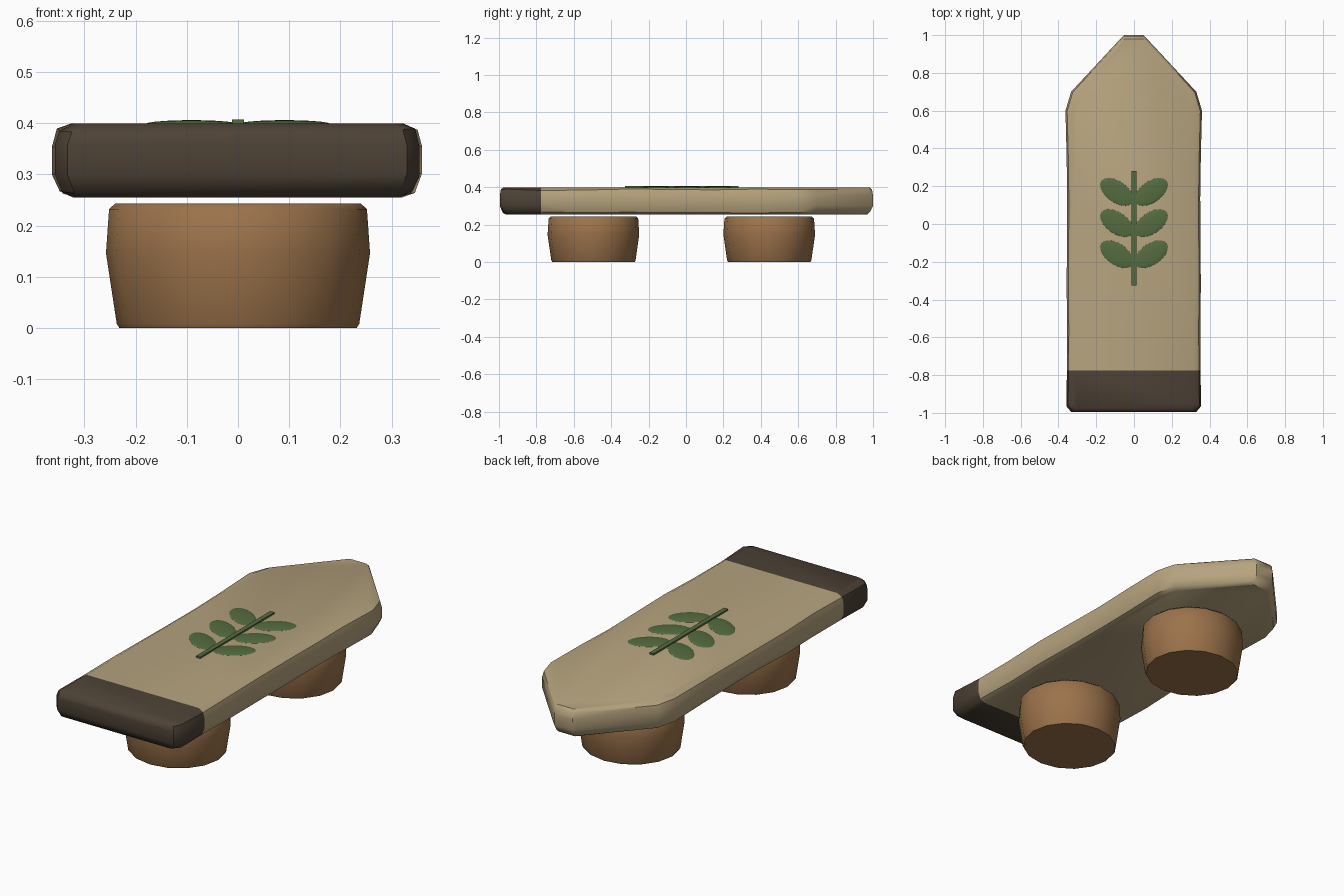
import bpy
import bmesh
import random
from math import radians, sin, cos, pi

random.seed(4)
cube = bpy.data.objects.get("Cube")
if cube:
    bpy.data.objects.remove(cube)


def material(name, rgb):
    mat = bpy.data.materials.new(name)
    mat.use_nodes = True
    mat.diffuse_color = (*rgb, 1)
    mat.node_tree.nodes["Principled BSDF"].inputs["Base Color"].default_value = (*rgb, 1)
    return mat


tan = material("tan_board", (0.47, 0.37, 0.21))
dark = material("dark_end", (0.075, 0.055, 0.037))
brown = material("brown_wood", (0.33, 0.17, 0.07))
green = material("leaf_green", (0.09, 0.15, 0.05))


def finish(bm, name, mats, angle=35):
    bmesh.ops.recalc_face_normals(bm, faces=bm.faces[:])
    mesh = bpy.data.meshes.new(name)
    bm.to_mesh(mesh)
    bm.free()
    obj = bpy.data.objects.new(name, mesh)
    bpy.context.collection.objects.link(obj)
    for mat in mats:
        mesh.materials.append(mat)
    bpy.ops.object.select_all(action="DESELECT")
    obj.select_set(True)
    bpy.context.view_layer.objects.active = obj
    bpy.ops.object.shade_smooth_by_angle(angle=radians(angle))
    return obj


def loft(bm, rings):
    """Join stacked vertex rings with quads and close both ends."""
    loops = [[bm.verts.new(p) for p in ring] for ring in rings]
    for low, high in zip(loops, loops[1:]):
        for i in range(len(low)):
            j = (i + 1) % len(low)
            bm.faces.new((low[i], low[j], high[j], high[i]))
    bm.faces.new(loops[0][::-1])
    bm.faces.new(loops[-1])


# Board: pointed outline with slightly worn long edges and rounded rims
right_side = [(0.33, -0.995), (0.355, -0.965)]
right_side += [(0.355 + random.uniform(-0.005, 0.005), -0.78 + 0.23 * i) for i in range(6)]
right_side += [(0.36, 0.60), (0.33, 0.70), (0.065, 0.985), (0.05, 1.0)]
outline = right_side + [(-x - 0.003, y) for x, y in reversed(right_side)]
# Each level: height, width scale, length scale
levels = [(0.255, 0.89, 0.97), (0.266, 0.96, 0.985), (0.30, 1, 1),
          (0.355, 1, 1), (0.386, 0.975, 0.995), (0.399, 0.90, 0.98)]
bm = bmesh.new()
loft(bm, [[(x * sx, y * sy, z + (random.uniform(-0.004, 0.004) if 0 < n < 5 else 0))
           for x, y in outline] for n, (z, sx, sy) in enumerate(levels)])

# Painted front end, separated by a straight cut
cut_y = -0.775
bmesh.ops.bisect_plane(bm, geom=bm.verts[:] + bm.edges[:] + bm.faces[:],
                       plane_co=(0, cut_y, 0), plane_no=(0, 1, 0))
for face in bm.faces:
    face.material_index = int(face.calc_center_median().y < cut_y)
finish(bm, "board", [tan, dark], 40)

# Stump legs: bulging barrels
for name, cy in (("front_leg", -0.495), ("back_leg", 0.445)):
    bm = bmesh.new()
    profile = [(0.004, 0.232), (0.012, 0.237), (0.15, 0.258), (0.236, 0.252), (0.247, 0.24)]
    loft(bm, [[(r * cos(a * pi / 8), cy + 0.95 * r * sin(a * pi / 8), z)
               for a in range(16)] for z, r in profile])
    # Trim the whole leg to stand on the ground
    bmesh.ops.translate(bm, verts=bm.verts[:], vec=(0, 0, -0.004))
    finish(bm, name, [brown], 50)

# Sprig: stem lying on the board with three pairs of domed leaves
bm = bmesh.new()
bmesh.ops.create_cube(bm, size=1)
bmesh.ops.scale(bm, vec=(0.024, 0.605, 0.012), verts=bm.verts[:])
bmesh.ops.translate(bm, vec=(0, -0.0225, 0.401), verts=bm.verts[:])
finish(bm, "sprig_stem", [green])

for pair, cy in enumerate((-0.16, 0.005, 0.17)):
    for side, label in ((1, "left"), (-1, "right")):
        bm = bmesh.new()
        bmesh.ops.create_uvsphere(bm, u_segments=20, v_segments=10, radius=1)
        leaf = finish(bm, f"{label}_leaf_{pair + 1}", [green], 60)
        leaf.scale = (0.103, 0.057, 0.008)
        leaf.rotation_euler.z = radians(35 * side)
        leaf.location = (0.091 * side, cy, 0.398)
